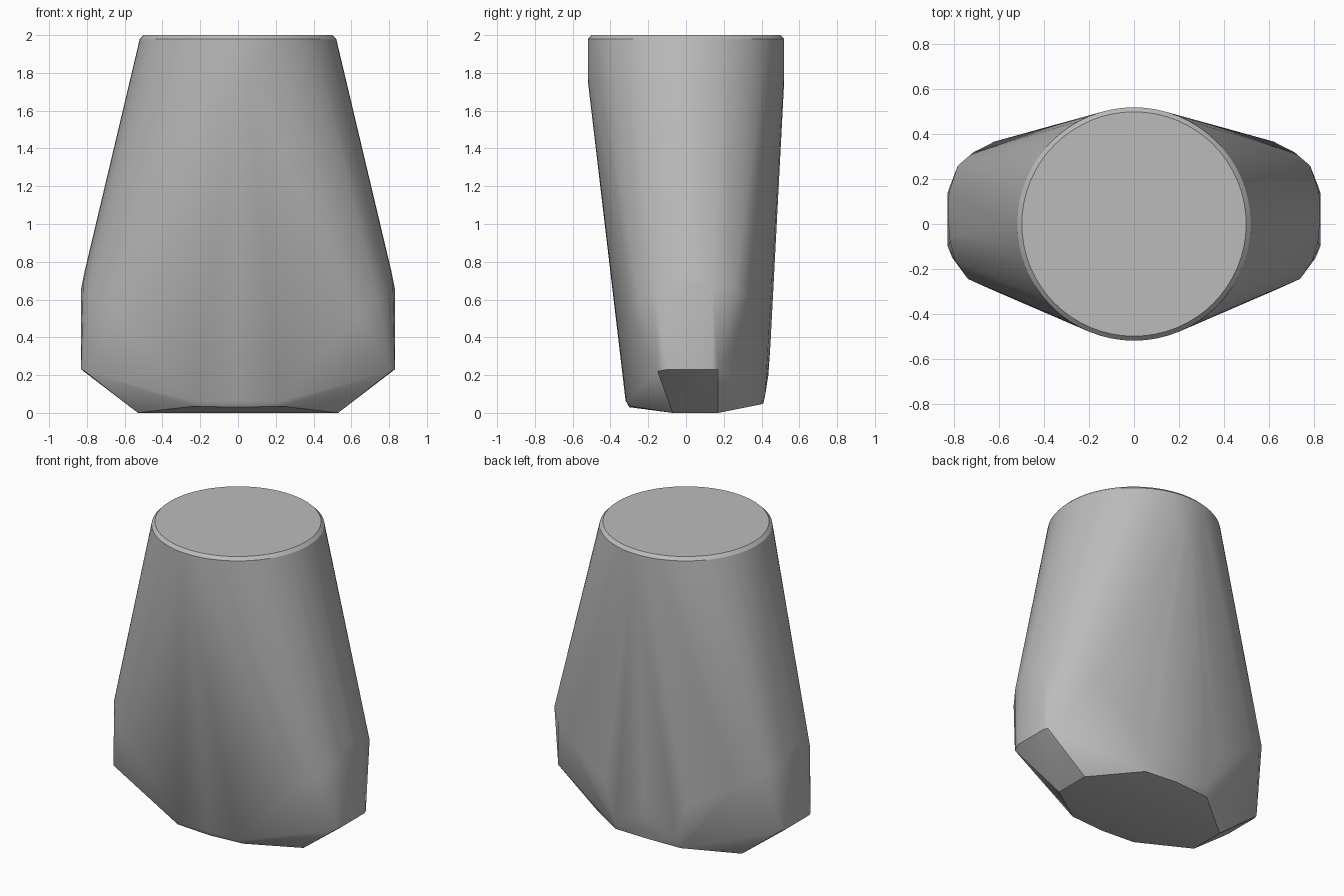
import bpy, bmesh, math

cube = bpy.data.objects.get("Cube")
if cube:
    bpy.data.objects.remove(cube, do_unlink=True)

grey = bpy.data.materials.new("plain grey")
grey.use_nodes = True
colour = (0.5, 0.5, 0.5, 1)
grey.diffuse_color = colour
grey.node_tree.nodes["Principled BSDF"].inputs["Base Color"].default_value = colour

bm = bmesh.new()


def ring(radius, z, sides=64):
    for i in range(sides):
        a = 2 * math.pi * i / sides
        bm.verts.new((radius * math.cos(a), radius * math.sin(a), z))


def mirrored(points):
    for x, y, z in points:
        for side in ((1, -1) if x else (1,)):
            bm.verts.new((side * x, y, z))


# Round chamfered top
ring(0.5, 2.0)
ring(0.52, 1.98)

# Front and back centre ridges that keep the upper body round
for i in range(-4, 5):
    a = math.radians(i * 5.6)
    for s in (1, -1):
        bm.verts.new((0.52 * math.sin(a), s * 0.52 * math.cos(a), 1.76 + 0.2 * (i / 4) ** 2))

# Rounded shoulders at the widest level
mirrored([(0.64, -0.29, 0.52), (0.74, -0.245, 0.6), (0.795, -0.165, 0.66),
          (0.82, -0.08, 0.68), (0.83, 0.03, 0.66), (0.825, 0.14, 0.68),
          (0.785, 0.26, 0.66), (0.715, 0.32, 0.6), (0.62, 0.368, 0.54),
          (0.812, 0.03, 0.75), (0.808, -0.05, 0.75), (0.808, 0.11, 0.75)])

# Lower side corners
mirrored([(0.81, -0.15, 0.22), (0.83, -0.1, 0.23), (0.83, 0.14, 0.23), (0.82, 0.17, 0.23)])

# Faceted underside and its front and back rims
mirrored([(0.53, -0.07, 0), (0.53, 0.17, 0), (0.5, 0.05, 0),
          (0.24, -0.29, 0.035), (0.22, -0.315, 0.06), (0, -0.32, 0.065), (0, -0.3, 0.03),
          (0.24, 0.395, 0.045), (0.22, 0.42, 0.1), (0, 0.41, 0.05),
          (0.25, 0.42, 0.2), (0, 0.436, 0.2), (0.3, 0.42, 0.35), (0, 0.447, 0.36)])

# Wrap the sections in one skin
hull = bmesh.ops.convex_hull(bm, input=bm.verts[:])
spare = {g for g in hull["geom_interior"] + hull["geom_unused"] if isinstance(g, bmesh.types.BMVert)}
bmesh.ops.delete(bm, geom=[v for v in spare if v.is_valid], context="VERTS")
bmesh.ops.dissolve_limit(bm, angle_limit=math.radians(1), verts=bm.verts[:], edges=bm.edges[:])
bmesh.ops.recalc_face_normals(bm, faces=bm.faces[:])

mesh = bpy.data.meshes.new("tapered_body")
bm.to_mesh(mesh)
bm.free()
mesh.materials.append(grey)
body = bpy.data.objects.new("tapered_body", mesh)
bpy.context.collection.objects.link(body)

bpy.ops.object.select_all(action="DESELECT")
body.select_set(True)
bpy.context.view_layer.objects.active = body
bpy.ops.object.shade_smooth_by_angle(angle=math.radians(30))
